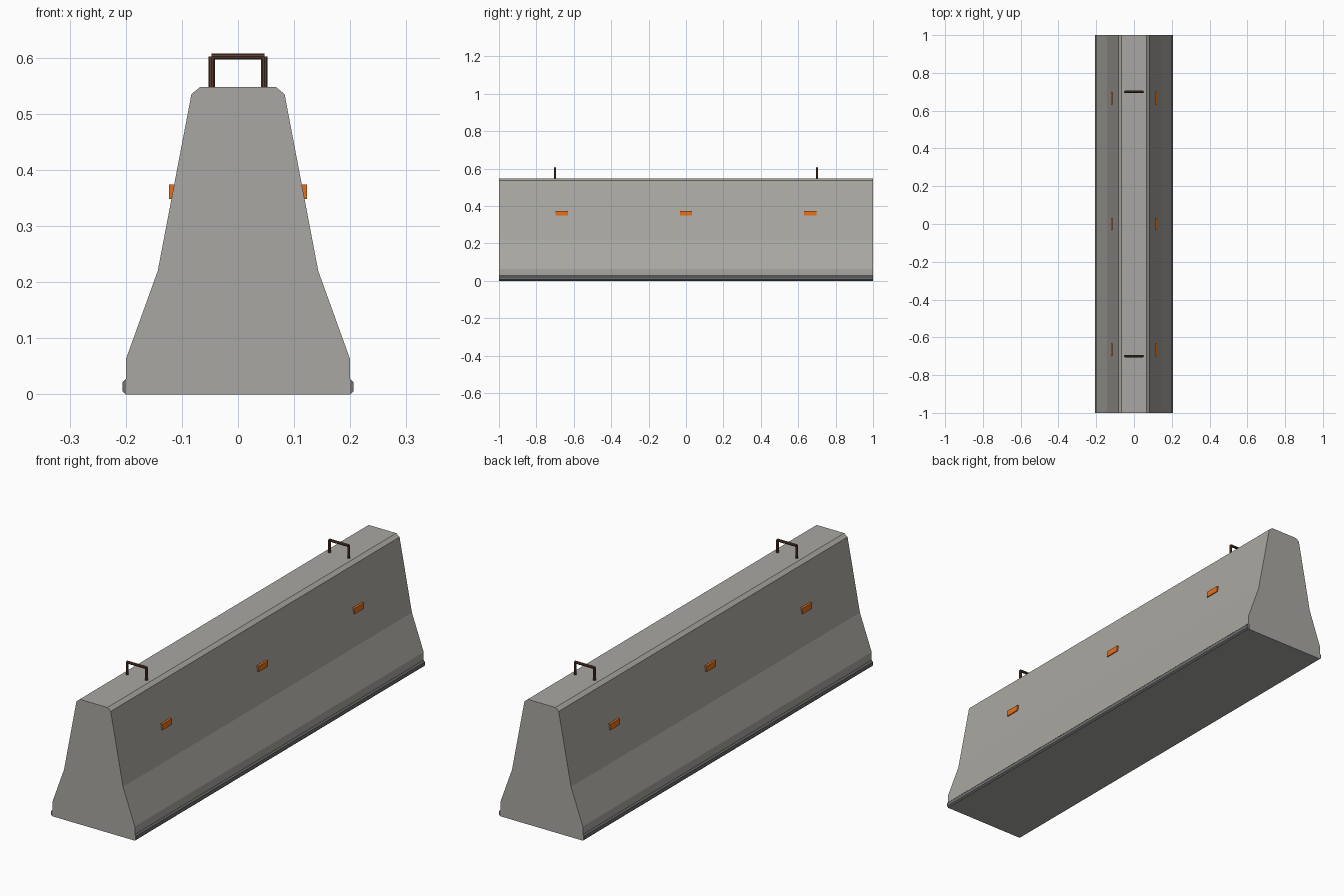
import bpy, math

if "Cube" in bpy.data.objects:
    bpy.data.objects.remove(bpy.data.objects["Cube"])


def material(name, rgb):
    m = bpy.data.materials.new(name)
    m.diffuse_color = (*rgb, 1)
    m.use_nodes = True
    m.node_tree.nodes["Principled BSDF"].inputs["Base Color"].default_value = m.diffuse_color
    return m


concrete = material("concrete", (0.40, 0.39, 0.36))
rubber = material("dark_grey", (0.16, 0.16, 0.16))
orange = material("orange", (0.80, 0.16, 0.01))
steel = material("rusty_steel", (0.11, 0.05, 0.03))


def extrude_profile(name, points, y0, y1, mat):
    """Prism from an x-z outline, running along y."""
    n = len(points)
    verts = [(x, y, z) for y in (y0, y1) for x, z in points]
    faces = [list(range(n)), list(range(2 * n - 1, n - 1, -1))]
    faces += [[(i + 1) % n, i, n + i, n + (i + 1) % n] for i in range(n)]
    mesh = bpy.data.meshes.new(name)
    mesh.from_pydata(verts, [], faces)
    mesh.materials.append(mat)
    ob = bpy.data.objects.new(name, mesh)
    bpy.context.collection.objects.link(ob)
    return ob


def rod(name, loc, length, rot, mat):
    bpy.ops.mesh.primitive_cylinder_add(vertices=10, radius=0.006, depth=length,
                                        location=loc, rotation=rot)
    ob = bpy.context.object
    ob.name = name
    ob.data.materials.append(mat)


# Barrier body: sloped safety profile with chamfered top
half = [(0.2, 0), (0.2, 0.062), (0.143, 0.22), (0.083, 0.535), (0.067, 0.548)]
outline = half + [(-x, z) for x, z in reversed(half)]
extrude_profile("barrier_body", outline, -1, 1, concrete)

for s, side in ((1, "right"), (-1, "left")):
    # Chamfered strip along the foot
    strip = [(0.192, 0), (0.2, 0), (0.206, 0.006), (0.206, 0.021), (0.2, 0.027), (0.192, 0.027)]
    strip = [(s * x, z) for x, z in strip][::s]
    extrude_profile(f"foot_strip_{side}", strip, -1, 1, rubber)

    # Reflectors on the sloped face
    for i, y in enumerate((-0.665, 0, 0.665)):
        block = [(0.111, 0.348), (0.123, 0.348), (0.123, 0.374), (0.111, 0.374)]
        block = [(s * x, z) for x, z in block][::s]
        extrude_profile(f"reflector_{side}_{i + 1}", block, y - 0.033, y + 0.033, orange)

# Lifting loops: two legs and a cross bar
for y, end in ((-0.7, "front"), (0.7, "back")):
    for x, side in ((-0.047, "left"), (0.047, "right")):
        rod(f"lifting_leg_{end}_{side}", (x, y, 0.571), 0.062, (0, 0, 0), steel)
    rod(f"lifting_bar_{end}", (0, y, 0.602), 0.094, (0, math.pi / 2, 0), steel)
